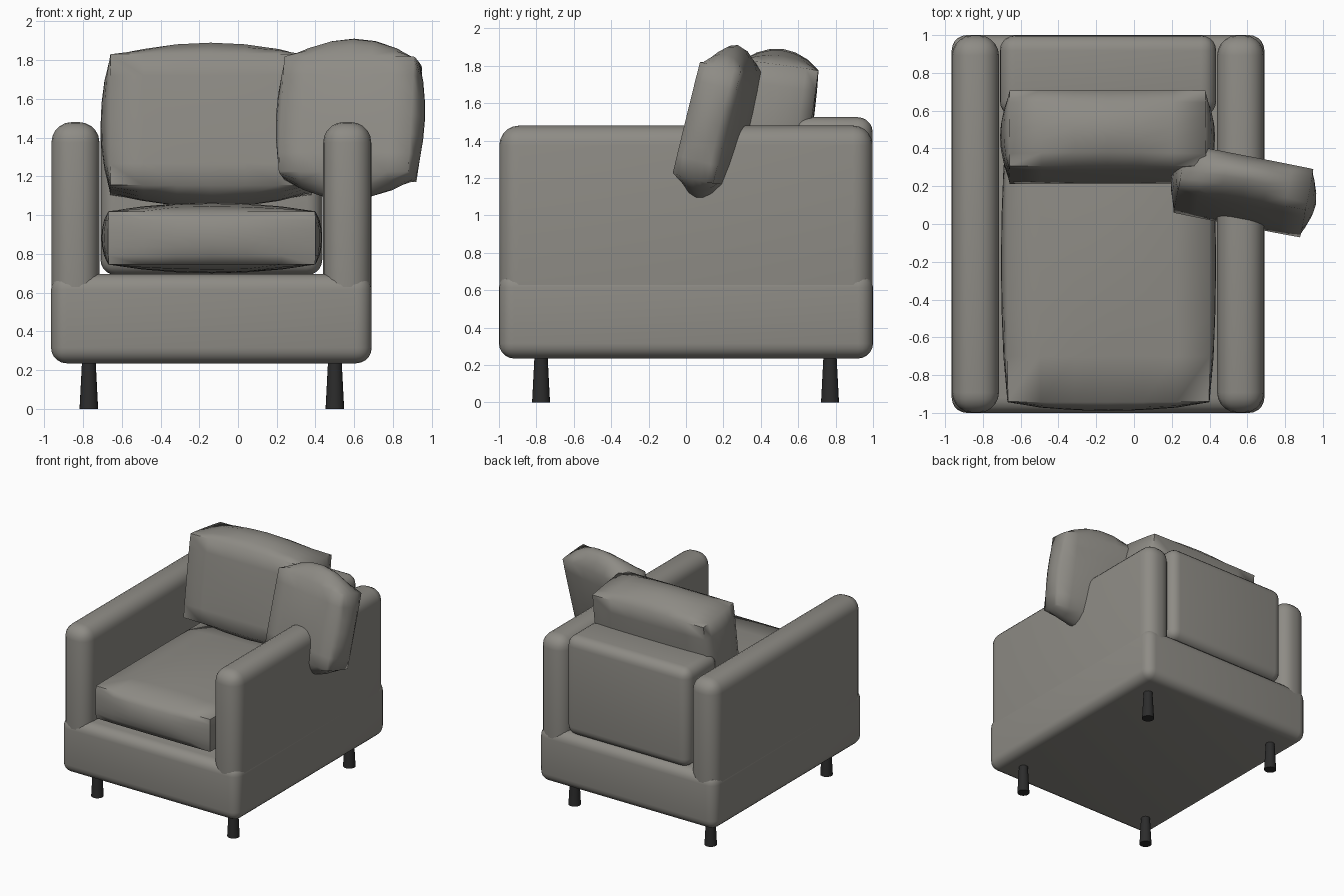
import bpy, bmesh, math
from mathutils import Matrix

cube = bpy.data.objects.get("Cube")
if cube:
    bpy.data.objects.remove(cube)


def material(name, colour):
    m = bpy.data.materials.new(name)
    m.use_nodes = True
    m.diffuse_color = colour
    bsdf = next(n for n in m.node_tree.nodes if n.type == 'BSDF_PRINCIPLED')
    bsdf.inputs["Base Color"].default_value = colour
    bsdf.inputs["Roughness"].default_value = 0.8
    return m


fabric = material("warm grey fabric", (0.27, 0.26, 0.235, 1))
black = material("black legs", (0.025, 0.025, 0.025, 1))


def finish(name, bm, mat, angle):
    bmesh.ops.recalc_face_normals(bm, faces=bm.faces[:])
    mesh = bpy.data.meshes.new(name)
    bm.to_mesh(mesh)
    bm.free()
    mesh.materials.append(mat)
    ob = bpy.data.objects.new(name, mesh)
    bpy.context.collection.objects.link(ob)
    bpy.ops.object.select_all(action='DESELECT')
    ob.select_set(True)
    bpy.context.view_layer.objects.active = ob
    bpy.ops.object.shade_smooth_by_angle(angle=math.radians(angle))
    return ob


def block(name, low, high, radius):
    """Upholstered box with rounded edges, given by two opposite corners."""
    bm = bmesh.new()
    bmesh.ops.create_cube(bm, size=1)
    for v in bm.verts:
        v.co = [(a + b) / 2 + c * (b - a) for a, b, c in zip(low, high, v.co)]
    bmesh.ops.bevel(bm, geom=bm.edges[:], offset=radius, segments=5,
                    profile=0.5, affect='EDGES')
    return finish(name, bm, fabric, 40)


def cushion(name, centre, half, bulge, tilt=0, turn=0):
    """Box whose six faces swell outward while its corners stay put."""
    bm = bmesh.new()
    bmesh.ops.create_cube(bm, size=2)
    bmesh.ops.subdivide_edges(bm, edges=bm.edges[:], cuts=5, use_grid_fill=True)
    for v in bm.verts:
        p = v.co.copy()
        for i in range(3):
            a, b = p[i - 1], p[i - 2]
            v.co[i] = p[i] * (half[i] + bulge[i] * (1 - a * a) * (1 - b * b))
    # Soften the long seams slightly
    bmesh.ops.smooth_vert(bm, verts=bm.verts[:], factor=0.12,
                          use_axis_x=True, use_axis_y=True, use_axis_z=True)
    bm.transform(Matrix.Translation(centre)
                 @ Matrix.Rotation(math.radians(turn), 4, 'Z')
                 @ Matrix.Rotation(math.radians(tilt), 4, 'X'))
    return finish(name, bm, fabric, 70)


# Frame of the chair
block("base", (-0.965, -1, 0.235), (0.69, 1, 0.695), 0.08)
block("right_arm", (-0.963, -0.998, 0.3), (-0.715, 0.998, 1.48), 0.105)
block("left_arm", (0.44, -0.998, 0.3), (0.688, 0.998, 1.48), 0.105)
block("backrest", (-0.71, 0.57, 0.69), (0.435, 0.998, 1.525), 0.08)

# Loose cushions
cushion("seat_cushion", (-0.135, -0.205, 0.882),
        (0.54, 0.745, 0.138), (0.03, 0.04, 0.045))
cushion("back_cushion", (-0.14, 0.46, 1.465),
        (0.525, 0.205, 0.345), (0.045, 0.01, 0.085), tilt=-8)
cushion("throw_pillow", (0.58, 0.175, 1.495),
        (0.345, 0.115, 0.31), (0.045, 0.025, 0.12), tilt=-14, turn=-11)

# Tapered legs, wider at the floor
for side, x in (("right", -0.77), ("left", 0.5)):
    for end, y in (("front", -0.775), ("back", 0.77)):
        bm = bmesh.new()
        bmesh.ops.create_cone(bm, cap_ends=True, segments=20, radius1=0.048,
                              radius2=0.034, depth=0.27,
                              matrix=Matrix.Translation((x, y, 0.135)))
        finish(f"{end}_{side}_leg", bm, black, 40)
